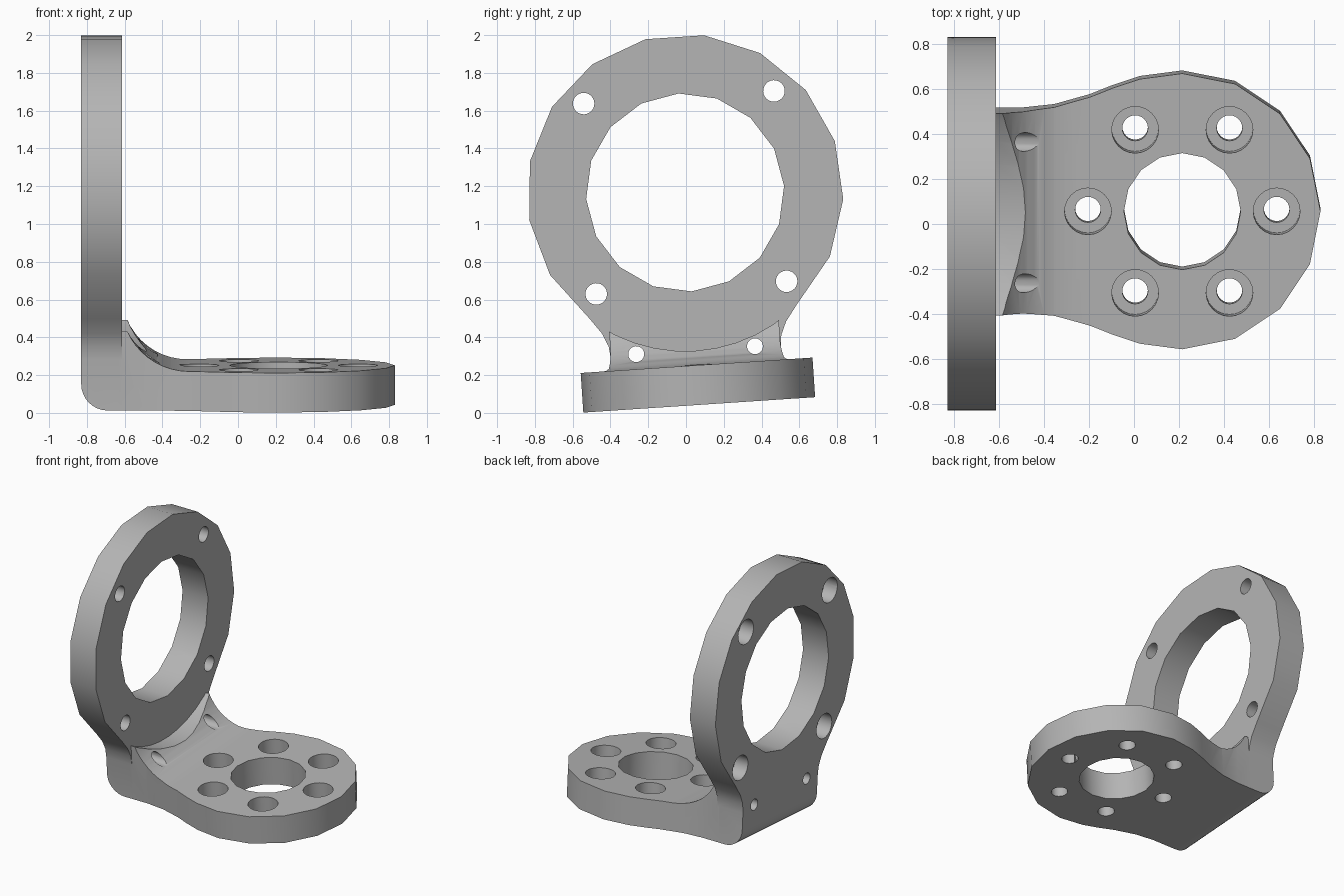
import bpy, bmesh, math
from mathutils import Matrix

cube = bpy.data.objects.get("Cube")
if cube:
    bpy.data.objects.remove(cube, do_unlink=True)

grey = bpy.data.materials.new("grey")
grey.use_nodes = True
GREY = (0.46, 0.46, 0.46, 1)
grey.diffuse_color = GREY
grey.node_tree.nodes["Principled BSDF"].inputs["Base Color"].default_value = GREY


def prism(name, pts, axis, lo, hi):
    """Extrude a 2D outline along x, y or z."""
    place = {"x": lambda p, t: (t, p[0], p[1]),
             "y": lambda p, t: (p[0], t, p[1]),
             "z": lambda p, t: (p[0], p[1], t)}[axis]
    bm = bmesh.new()
    ends = [[bm.verts.new(place(p, t)) for p in pts] for t in (lo, hi)]
    for end in ends:
        bm.faces.new(end)
    for i in range(len(pts)):
        j = (i + 1) % len(pts)
        bm.faces.new((ends[0][i], ends[0][j], ends[1][j], ends[1][i]))
    bmesh.ops.recalc_face_normals(bm, faces=bm.faces)
    me = bpy.data.meshes.new(name)
    bm.to_mesh(me)
    bm.free()
    me.materials.append(grey)
    ob = bpy.data.objects.new(name, me)
    bpy.context.collection.objects.link(ob)
    return ob


def arc(cx, cy, r, start, end, n):
    """n + 1 points on an arc, angles in degrees."""
    angles = [math.radians(start + (end - start) * i / n) for i in range(n + 1)]
    return [(cx + r * math.cos(a), cy + r * math.sin(a)) for a in angles]


def circle(cx, cy, r, n):
    return arc(cx, cy, r, 0, 360, n)[:-1]


def boolean(target, other, operation):
    mod = target.modifiers.new("bool", "BOOLEAN")
    mod.operation = operation
    mod.solver = "EXACT"
    mod.object = other
    bpy.context.view_layer.objects.active = target
    bpy.ops.object.modifier_apply(modifier=mod.name)
    bpy.data.objects.remove(other, do_unlink=True)


def drill(target, pts, axis, lo, hi):
    boolean(target, prism("cutter", pts, axis, lo, hi), "DIFFERENCE")


BACK, FACE, THICK = -0.835, -0.62, 0.21
NECK = 0.45
RING_W = 1.127
DISC_X = 0.21

# Upright ring plate with a waisted neck
waist = [(0.488, 0.41), (0.458, 0.34), (NECK, 0.27), (NECK, 0)]
outline = (arc(0, RING_W, 0.838, -49, 229, 13)
           + [(-u, w) for u, w in waist] + waist[::-1])
bracket = prism("bracket", outline, "x", BACK, FACE)

# Flange disc joined to the neck, tall enough to carve the fillet from
side = [(0.02, 0.59), (-0.1, 0.55), (-0.2, 0.51), (-0.36, 0.465),
        (-0.5, NECK), (FACE - 0.02, NECK)]
plan = (arc(DISC_X, 0, 0.615, -90, 90, 8) + side
        + [(x, -y) for x, y in side[::-1]])
flange = prism("flange", plan, "z", 0, 0.5)

# Concave fillet between flange and plate, cleared around the ring
air = arc(-0.27, THICK + 0.35, 0.35, 180, 270, 12) + [(1, THICK), (1, 0.8), (FACE, 0.8)]
drill(flange, air, "y", -1, 1)
drill(flange, circle(0, RING_W, 0.84, 48), "x", FACE, 1)
boolean(bracket, flange, "UNION")

# Rounded heel
R = 0.14
heel = arc(BACK + R, R, R, 180, 270, 8) + [(BACK + R, -0.1), (BACK - 0.1, -0.1), (BACK - 0.1, R)]
drill(bracket, heel, "y", -1, 1)

# Large openings
drill(bracket, circle(0, RING_W, 0.525, 16), "x", -1, -0.5)
drill(bracket, circle(DISC_X, 0, 0.26, 16), "z", -0.1, 0.3)

# Counterbored flange holes
for i in range(6):
    a = math.radians(60 * i)
    x, y = DISC_X + 0.42 * math.cos(a), 0.42 * math.sin(a)
    drill(bracket, circle(x, y, 0.057, 24), "z", -0.1, 0.3)
    drill(bracket, circle(x, y, 0.104, 24), "z", 0.09, 0.3)

# Ring holes, counterbored from the back, and plain neck holes
for sx in (-1, 1):
    for sw in (-1, 1):
        u, w = sx * 0.505, RING_W + sw * 0.505
        drill(bracket, circle(u, w, 0.057, 24), "x", -1, -0.5)
        drill(bracket, circle(u, w, 0.092, 24), "x", -1, BACK + 0.11)
    drill(bracket, circle(sx * 0.315, 0.29, 0.042, 24), "x", -1, 0)

# Slight tilt about the long axis
bracket.data.transform(Matrix.Translation((0.005, 0.07, 0.0425))
                       @ Matrix.Rotation(math.radians(3.8), 4, "X"))

bpy.ops.object.select_all(action="DESELECT")
bracket.select_set(True)
bpy.context.view_layer.objects.active = bracket
bpy.ops.object.shade_smooth_by_angle(angle=math.radians(30))
